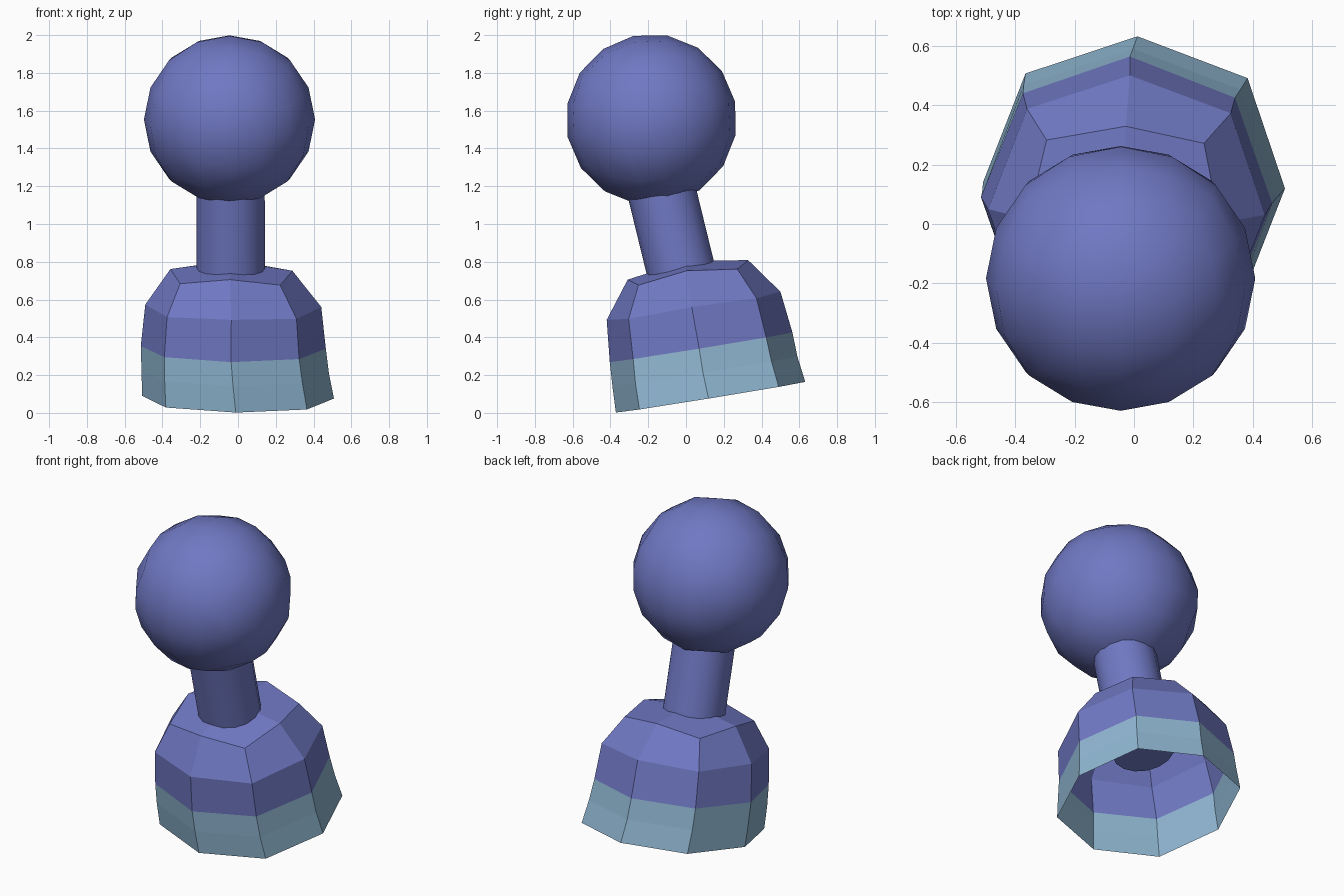
import bpy, bmesh, math
from mathutils import Vector, Matrix, Euler

cube = bpy.data.objects.get("Cube")
if cube:
    bpy.data.objects.remove(cube)


def material(name, colour):
    mat = bpy.data.materials.new(name)
    mat.use_nodes = True
    mat.diffuse_color = (*colour, 1)
    mat.node_tree.nodes["Principled BSDF"].inputs["Base Color"].default_value = (*colour, 1)
    return mat


lavender = material("lavender", (0.162, 0.191, 0.552))
pale_blue = material("pale_blue", (0.275, 0.468, 0.638))


def finish(name, bm, mats, smooth):
    mesh = bpy.data.meshes.new(name)
    bm.to_mesh(mesh)
    bm.free()
    for mat in mats:
        mesh.materials.append(mat)
    for face in mesh.polygons:
        face.use_smooth = smooth
    obj = bpy.data.objects.new(name, mesh)
    bpy.context.collection.objects.link(obj)
    return obj


# Open eight-sided skirt: centre, radius, corner stretch, corner drop
rings = [
    ((0.0, 0.13, 0.083), 0.508, 1.04, 0),
    ((-0.015, 0.10, 0.22), 0.496, 1.04, 0),
    ((-0.025, 0.08, 0.347), 0.49, 1.03, 0),
    ((-0.025, 0.04, 0.567), 0.466, 1.04, 0.01),
    ((-0.035, 0.01, 0.757), 0.323, 1.16, 0.035),
]
SIDES = 8
tilt = Euler((math.radians(9.2), math.radians(0.8), math.radians(-1.2))).to_matrix()
bm = bmesh.new()
loops = []
for centre, radius, stretch, drop in rings:
    loop = []
    for i in range(SIDES):
        a = math.tau * i / SIDES
        r = radius * (stretch if i % 2 else 1)
        p = Vector((r * math.cos(a), r * math.sin(a), -drop if i % 2 else 0))
        loop.append(bm.verts.new(Vector(centre) + tilt @ p))
    loops.append(loop)
for level, (low, high) in enumerate(zip(loops, loops[1:])):
    for i in range(SIDES):
        j = (i + 1) % SIDES
        face = bm.faces.new((low[i], low[j], high[j], high[i]))
        face.material_index = 1 if level < 2 else 0

# Top of the skirt: four quads meeting in the middle
apex = bm.verts.new((-0.035, 0.0, 0.805))
top = loops[-1]
for i in range(0, SIDES, 2):
    bm.faces.new((top[i], top[i + 1], top[(i + 2) % SIDES], apex))
finish("skirt_body", bm, [lavender, pale_blue], False)

# Leaning neck running from inside the skirt into the head
start, end = Vector((-0.037, 0.04, 0.48)), Vector((-0.04, -0.16, 1.3))
axis = end - start
lean = axis.to_track_quat("Z", "Y").to_matrix().to_4x4()
bm = bmesh.new()
bmesh.ops.create_cone(bm, cap_ends=True, segments=16, radius1=0.181, radius2=0.181,
                      depth=axis.length,
                      matrix=Matrix.Translation((start + end) / 2) @ lean)
neck = finish("neck", bm, [lavender], True)

# Round head: a gridded cube pushed out to a sphere
bm = bmesh.new()
bmesh.ops.create_cube(bm, size=2)
bmesh.ops.subdivide_edges(bm, edges=bm.edges[:], cuts=3, use_grid_fill=True)
for v in bm.verts:
    v.co = Vector([math.tan(c * math.pi / 4) for c in v.co]).normalized() * 0.453
bmesh.ops.transform(bm, verts=bm.verts[:],
                    matrix=Matrix.Translation((-0.045, -0.183, 1.553))
                    @ Matrix.Rotation(math.radians(12), 4, "X"))
finish("head", bm, [lavender], True)

# Keep the neck end rims crisp
bpy.ops.object.select_all(action="DESELECT")
neck.select_set(True)
bpy.context.view_layer.objects.active = neck
bpy.ops.object.shade_smooth_by_angle(angle=math.radians(40))
